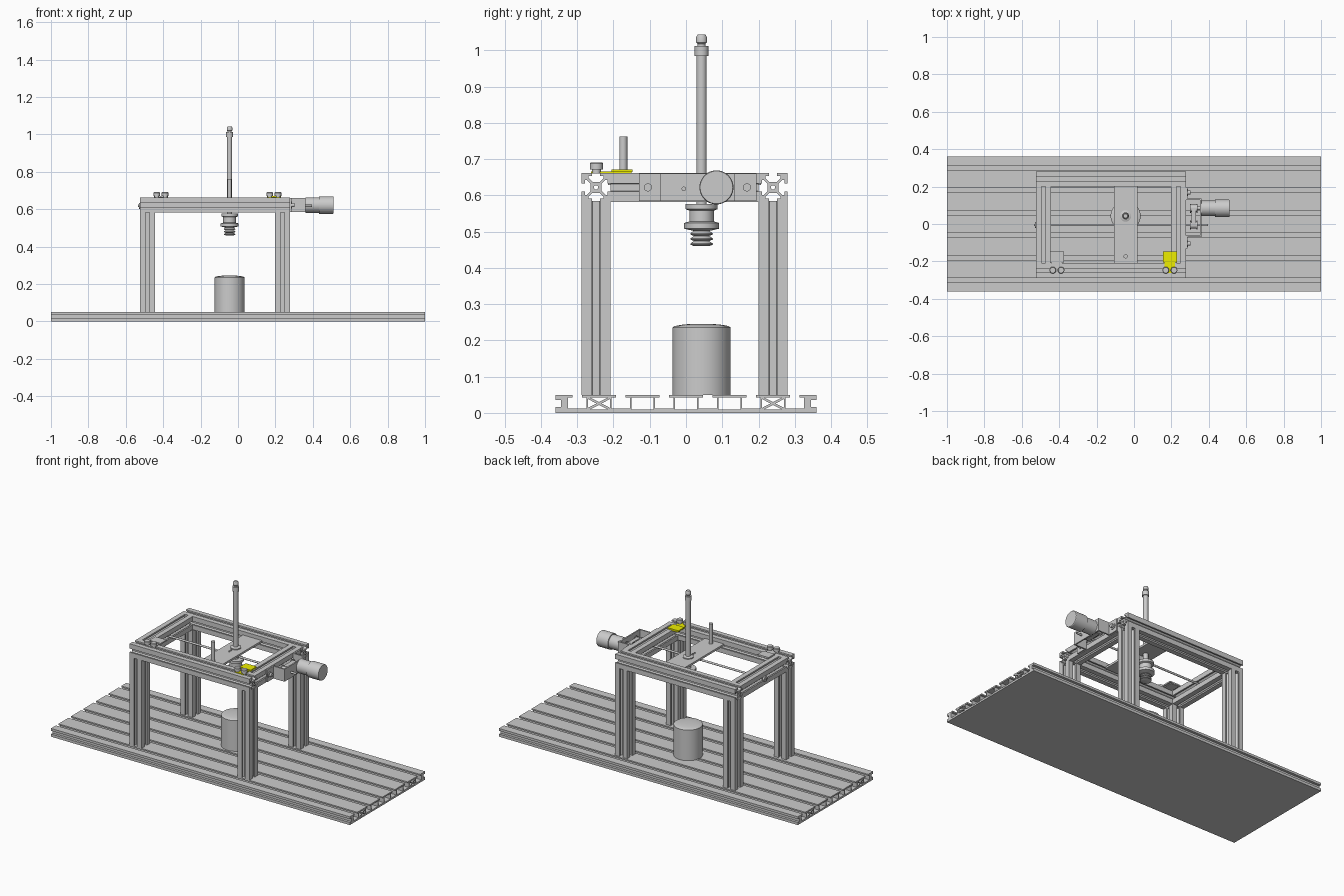
import bpy, bmesh, math
from mathutils import Matrix, Vector

if "Cube" in bpy.data.objects:
    bpy.data.objects.remove(bpy.data.objects["Cube"])

AXES = {  # local z of a profile is turned onto the given axis
    'X': Matrix(((0, 0, 1), (1, 0, 0), (0, 1, 0))),
    'Y': Matrix(((0, 1, 0), (0, 0, 1), (1, 0, 0))),
    'Z': Matrix.Identity(3)}

yellow = bpy.data.materials.new("yellow_paint")
yellow.diffuse_color = (0.85, 0.85, 0.0, 1)
yellow.use_nodes = True
yellow.node_tree.nodes["Principled BSDF"].inputs["Base Color"].default_value = yellow.diffuse_color


def add(name, mesh, mat=None):
    ob = bpy.data.objects.new(name, mesh)
    bpy.context.collection.objects.link(ob)
    if mat:
        mesh.materials.append(mat)
    return ob


def box(name, lo, hi, mat=None):
    bm = bmesh.new()
    bmesh.ops.create_cube(bm, size=1)
    for v in bm.verts:
        v.co = [a + (c + 0.5) * (b - a) for a, b, c in zip(lo, hi, v.co)]
    me = bpy.data.meshes.new(name)
    bm.to_mesh(me)
    bm.free()
    return add(name, me, mat)


def lathe(name, pos, profile, axis='Z', seg=40, mat=None):
    """Revolve (radius, height) points about an axis through pos."""
    bm = bmesh.new()
    pts = [(0, profile[0][1])] + list(profile) + [(0, profile[-1][1])]
    vs = [bm.verts.new((r, 0, h)) for r, h in pts]
    es = [bm.edges.new(p) for p in zip(vs, vs[1:])]
    bmesh.ops.spin(bm, geom=vs + es, cent=(0, 0, 0), axis=(0, 0, 1),
                   angle=2 * math.pi, steps=seg)
    bmesh.ops.remove_doubles(bm, verts=bm.verts, dist=1e-5)
    bmesh.ops.recalc_face_normals(bm, faces=bm.faces)
    bm.transform(Matrix.Translation(pos) @ AXES[axis].to_4x4())
    me = bpy.data.meshes.new(name)
    bm.to_mesh(me)
    bm.free()
    return add(name, me, mat)


def cyl(name, pos, r, a, b, axis='Z', seg=32, mat=None):
    return lathe(name, pos, [(r, a), (r, b)], axis, seg, mat)


def extrude(name, loops, axis, pos, length):
    """Extrude outer loop plus hole loops, centred on pos."""
    cu = bpy.data.curves.new(name, 'CURVE')
    cu.dimensions, cu.fill_mode, cu.extrude = '2D', 'BOTH', length / 2
    for loop in loops:
        sp = cu.splines.new('POLY')
        sp.points.add(len(loop) - 1)
        for p, (x, y) in zip(sp.points, loop):
            p.co = (x, y, 0, 1)
        sp.use_cyclic_u = True
    tmp = bpy.data.objects.new(name + "_tmp", cu)
    bpy.context.collection.objects.link(tmp)
    dg = bpy.context.evaluated_depsgraph_get()
    me = bpy.data.meshes.new_from_object(tmp.evaluated_get(dg))
    bpy.data.objects.remove(tmp)
    me.transform(Matrix.Translation(pos) @ AXES[axis].to_4x4())
    return add(name, me)


# Slotted base plate
outer = [(-.36, 0), (.36, 0), (.36, .016), (.345, .016), (.345, .036), (.36, .036), (.36, .05)]
for i in range(6):
    s = .30 - .12 * i
    half = [(.0125, .05), (.0125, .042), (.025, .042), (.025, .012)]
    outer += [(s + x, z) for x, z in half] + [(s - x, z) for x, z in reversed(half)]
outer += [(-.36, .05), (-.36, .036), (-.345, .036), (-.345, .016), (-.36, .016)]
holes = []
for c in (-.12, 0, .12):
    holes.append([(c - .03, .01), (c + .03, .01), (c + .03, .042), (c - .03, .042)])
for c in (-.24, .24):
    for k in (-1, 1):
        holes.append([(c + k * .03, .014), (c + k * .03, .038), (c + k * .007, .026)])
        holes.append([(c - .024, .026 + k * .016), (c + .024, .026 + k * .016), (c, .026 + k * .004)])
extrude("base_plate", [outer] + holes, 'X', (0, 0, 0), 2)

# T-slot rail section, 0.08 square
side = [(.04, .04), (.011, .04), (.011, .031), (.021, .031), (.021, .026), (.010, .015),
        (-.010, .015), (-.021, .026), (-.021, .031), (-.011, .031), (-.011, .04)]
rail = []
for k in range(4):
    c, s = round(math.cos(k * math.pi / 2)), round(math.sin(k * math.pi / 2))
    rail += [(c * x - s * y, s * x + c * y) for x, y in side]
bore = [(.006 * math.cos(t * math.pi / 6), .006 * math.sin(t * math.pi / 6)) for t in range(12)]
RAIL = [rail, bore]

# Posts, long rails and cross rails
XL, XR, YF, YB, ZR = -.484, .238, -.248, .24, .622
for xn, x in (("left", XL), ("right", XR)):
    for yn, y in (("front", YF), ("back", YB)):
        extrude(f"{yn}_{xn}_post", RAIL, 'Z', (x, y, .317), .534)
    extrude(f"{xn}_cross_rail", RAIL, 'Y', (x, (YF + YB) / 2, ZR), YB - YF - .08)
for yn, y in (("front", YF), ("back", YB)):
    extrude(f"{yn}_long_rail", RAIL, 'X', ((XL + XR) / 2, y, ZR), XR - XL + .08)

# Carriage plate, nut and lead screw
CX, CY = -.045, .043
box("carriage_plate", (-.108, -.215, .628), (.02, .207, .64))
box("screw_nut", (-.07, -.025, .60), (-.02, .015, .628))
cyl("lead_screw", (0, -.006, ZR - .004), .006, -.535, .395, 'X', 20)
cyl("screw_end_bearing", (0, -.006, ZR - .004), .016, -.53, -.518, 'X')
for y in (-.003, -.02):
    cyl("nut_bolt", (CX, y, .64), .005, 0, .004, seg=16)
cyl("carriage_pin", (CX, -.173, 0), .011, .64, .762)

# Lifting rod with head
lathe("lifting_rod", (CX, CY, 0), [(.014, .57), (.014, .985), (.019, .985), (.019, 1.012),
      (.011, 1.012), (.011, 1.018), (.015, 1.022), (.015, 1.036), (.011, 1.043)])
lathe("rod_flange", (CX, CY, 0), [(.03, .64), (.03, .646), (.022, .65)])

# Suction gripper with bellows
grip = [(.044, .576), (.044, .562), (.034, .558), (.034, .528), (.048, .524), (.048, .508),
        (.022, .502)]
for z in (.498, .484, .470):
    grip += [(.031, z - .003), (.031, z - .006), (.021, z - .010)]
lathe("suction_gripper", (CX, CY, 0), grip)

# Domed workpiece
dome = [(.08 * math.cos(t), .235 + .011 * math.sin(t)) for t in [i * math.pi / 16 for i in range(8)]]
lathe("workpiece", (CX, CY, 0), [(.08, .05)] + dome, seg=64)

# Hat-shaped motor bracket
X0, X1, Z0, Z1 = .278, .36, .585, .66
for n, y0, y1 in (("front", -.13, -.062), ("back", .13, .195)):
    box(f"bracket_{n}_flange", (X0, y0, Z0), (X0 + .008, y1, Z1))
box("bracket_front_wall", (X0, -.070, Z0), (X1, -.062, Z1))
box("bracket_back_wall", (X0, .127, Z0), (X1, .135, Z1))
box("bracket_face", (X1 - .008, -.07, Z0), (X1, .135, Z1))
for y in (-.105, .168):
    lathe("bracket_bolt", (0, y, ZR), [(.018, X0 + .008), (.018, X0 + .012), (.011, X0 + .012),
          (.011, X0 + .024)], 'X')

# Belt drive
MY = .084
for n, y in (("screw", -.006), ("motor", MY)):
    lathe(f"{n}_pulley", (0, y, ZR), [(.024, .30), (.024, .305), (.019, .305), (.019, .335),
          (.024, .335), (.024, .34)], 'X')
for k in (-1, 1):
    z = ZR + k * .020
    box("drive_belt", (.308, -.006, z - .0015), (.332, MY, z + .0015))

# Motor
lathe("motor", (0, MY, ZR), [(.010, .34), (.010, .36), (.041, .36), (.041, .432), (.047, .432),
      (.047, .507), (.045, .51)], 'X', 48)

# Limit switches: bracket with two clamp knobs
for n, x, mat in (("left", -.412, None), ("right", .192, yellow)):
    box(f"{n}_switch_plate", (x - .028, -.262, .66), (x + .028, -.15, .666), mat)
    box(f"{n}_switch_head", (x - .037, -.205, .664), (x + .037, -.148, .672), mat)
    for k in (-1, 1):
        lathe(f"{n}_switch_knob", (x + k * .022, -.247, 0), [(.012, .66), (.012, .672),
              (.018, .672), (.018, .688), (.015, .691)], seg=24)

# Smooth round parts, keep edges sharp
for ob in bpy.context.collection.objects:
    ob.select_set(True)
    bpy.context.view_layer.objects.active = ob
bpy.ops.object.shade_smooth_by_angle(angle=math.radians(30))
